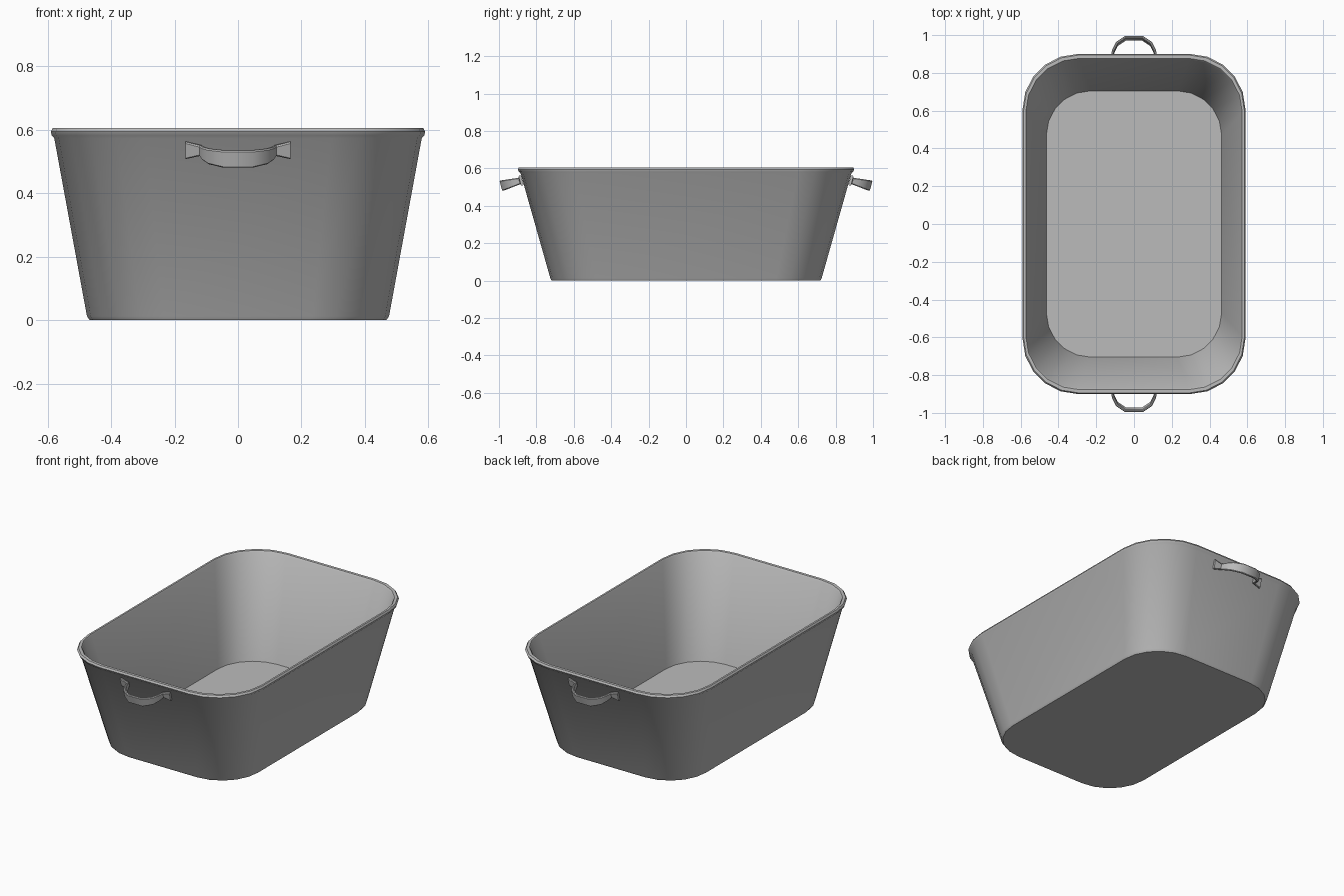
import bpy, bmesh
from math import sin, cos, pi, radians
from mathutils import Vector

cube = bpy.data.objects.get("Cube")
if cube:
    bpy.data.objects.remove(cube, do_unlink=True)

grey = bpy.data.materials.new("grey metal")
grey.use_nodes = True
grey.diffuse_color = (0.5, 0.5, 0.5, 1)
grey.node_tree.nodes["Principled BSDF"].inputs["Base Color"].default_value = (0.5, 0.5, 0.5, 1)


def loft(name, rings):
    """Skin a list of closed rings and cap both ends."""
    bm = bmesh.new()
    loops = [[bm.verts.new(p) for p in ring] for ring in rings]
    for a, b in zip(loops, loops[1:]):
        for i in range(len(a)):
            j = (i + 1) % len(a)
            bm.faces.new((a[i], a[j], b[j], b[i]))
    bm.faces.new(loops[0])
    bm.faces.new(loops[-1])
    bmesh.ops.recalc_face_normals(bm, faces=bm.faces)
    mesh = bpy.data.meshes.new(name)
    bm.to_mesh(mesh)
    bm.free()
    mesh.materials.append(grey)
    obj = bpy.data.objects.new(name, mesh)
    bpy.context.collection.objects.link(obj)
    bpy.ops.object.select_all(action='DESELECT')
    obj.select_set(True)
    bpy.context.view_layer.objects.active = obj
    bpy.ops.object.shade_smooth_by_angle(angle=radians(35))
    return obj


def rounded_rect(hx, hy, r, z, steps=5):
    """Ring of points around a rectangle with round corners."""
    pts = []
    for k, (sx, sy) in enumerate(((1, 1), (-1, 1), (-1, -1), (1, -1))):
        for s in range(steps + 1):
            a = (k + s / steps) * pi / 2
            pts.append((sx * (hx - r) + r * cos(a), sy * (hy - r) + r * sin(a), z))
    return pts


# Tub: underside, outer wall, rolled rim, inner wall, floor
profile = [
    (0.468, 0.718, 0.240, 0.0),
    (0.476, 0.725, 0.242, 0.012),
    (0.579, 0.884, 0.285, 0.573),
    (0.587, 0.894, 0.290, 0.582),
    (0.590, 0.900, 0.292, 0.594),
    (0.584, 0.894, 0.290, 0.605),
    (0.573, 0.877, 0.284, 0.605),
    (0.569, 0.869, 0.280, 0.597),
    (0.464, 0.705, 0.235, 0.018),
]
loft("tub", [rounded_rect(*p) for p in profile])

# Handles: a flat strap with flared feet, square to the sloping end wall
TILT = radians(15)
HALF = [(0.165, 0.006, 0.028), (0.118, 0.010, 0.017), (0.108, 0.045, 0.021),
        (0.090, 0.080, 0.025), (0.045, 0.111, 0.028)]
stations = HALF + [(-x, d, h) for x, d, h in reversed(HALF)]
THICK = 0.007


def handle(name, side):
    out = Vector((0, side * cos(TILT), -sin(TILT)))
    up = Vector((0, side * sin(TILT), cos(TILT)))
    base = Vector((0, side * 0.876, 0.537))
    path = [base + Vector((x, 0, 0)) + out * d for x, d, h in stations]
    rings = []
    for i, p in enumerate(path):
        along = (path[min(i + 1, len(path) - 1)] - path[max(i - 1, 0)]).normalized()
        across = along.cross(up).normalized()
        h, c = stations[i][2], 0.004
        section = [(THICK, h - c), (THICK - c, h), (c - THICK, h), (-THICK, h - c),
                   (-THICK, c - h), (c - THICK, -h), (THICK - c, -h), (THICK, c - h)]
        rings.append([p + across * u + up * v for u, v in section])
    return loft(name, rings)


handle("front_handle", -1)
handle("back_handle", 1)
